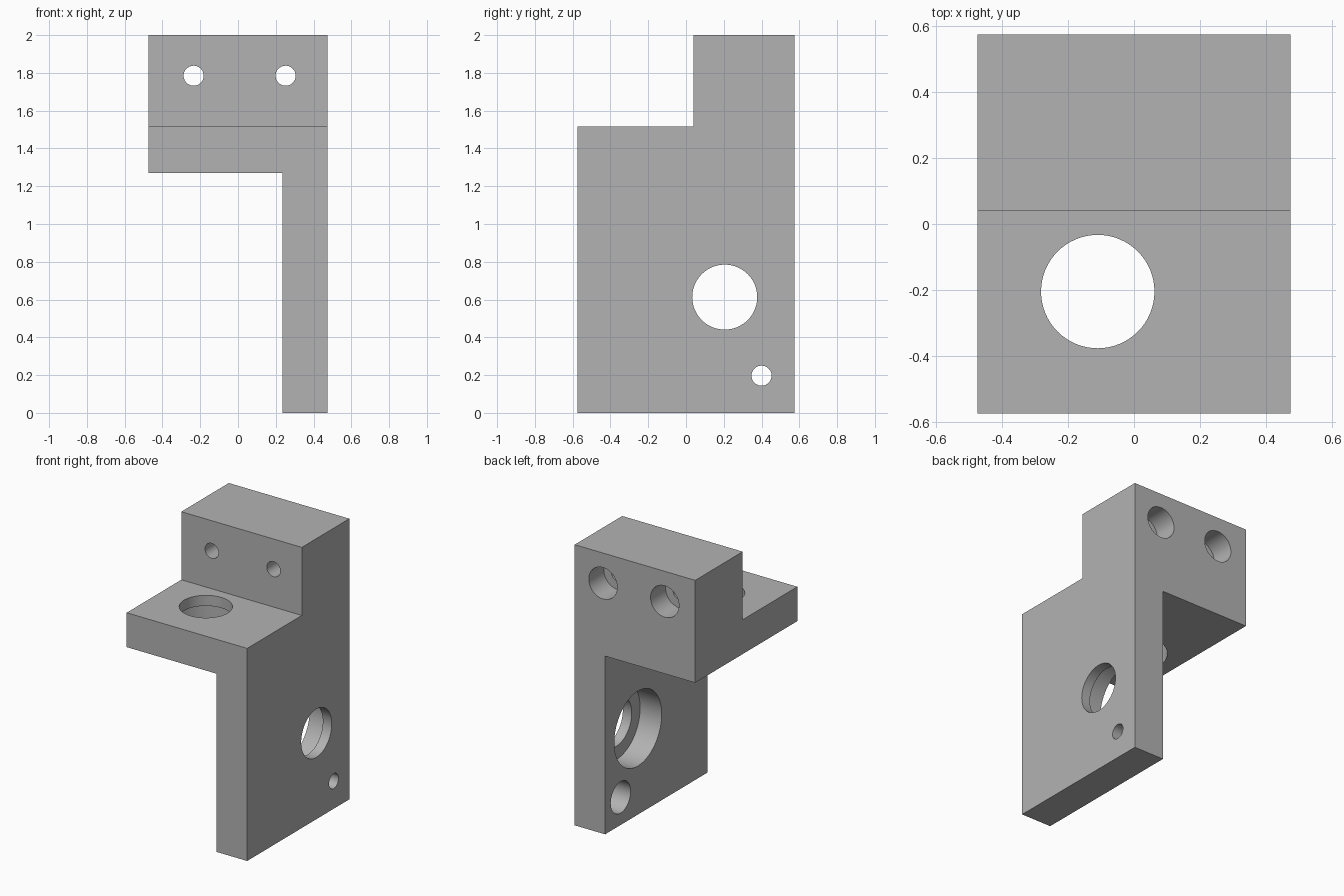
import bpy, bmesh, math
from mathutils import Matrix, Vector

cube = bpy.data.objects.get("Cube")
if cube:
    bpy.data.objects.remove(cube, do_unlink=True)

grey = bpy.data.materials.new("machined grey")
grey.use_nodes = True
grey.diffuse_color = (0.45, 0.45, 0.45, 1)
grey.node_tree.nodes["Principled BSDF"].inputs["Base Color"].default_value = (0.45, 0.45, 0.45, 1)


def add_object(name, bm):
    bmesh.ops.recalc_face_normals(bm, faces=bm.faces)
    mesh = bpy.data.meshes.new(name)
    bm.to_mesh(mesh)
    bm.free()
    mesh.materials.append(grey)
    obj = bpy.data.objects.new(name, mesh)
    bpy.context.collection.objects.link(obj)
    return obj


def cut(body, cutter):
    """Subtract the cutter from the body and discard it."""
    mod = body.modifiers.new("cut", "BOOLEAN")
    mod.operation, mod.solver, mod.object = "DIFFERENCE", "EXACT", cutter
    bpy.context.view_layer.objects.active = body
    bpy.ops.object.modifier_apply(modifier=mod.name)
    bpy.data.objects.remove(cutter, do_unlink=True)


def drill(body, start, end, radius):
    """Cut a round hole from start to end."""
    start, end = Vector(start), Vector(end)
    axis = end - start
    turn = axis.to_track_quat("Z", "Y").to_matrix().to_4x4()
    bm = bmesh.new()
    bmesh.ops.create_cone(bm, cap_ends=True, segments=64, radius1=radius, radius2=radius,
                          depth=axis.length, matrix=Matrix.Translation((start + end) / 2) @ turn)
    cut(body, add_object("drill", bm))


def counterbore(body, face, direction, thickness, small, large):
    """Through hole with a wider recess that starts at the given face point."""
    face, direction = Vector(face), Vector(direction)
    drill(body, face - direction * MARGIN, face + direction * RECESS, large)
    drill(body, face - direction * MARGIN, face + direction * (thickness + MARGIN), small)


W, D, TOP = 0.475, 0.575, 2.0
WALL_X, SHELF_LOW, SHELF_TOP, STEP_Y = 0.235, 1.27, 1.515, 0.04
MARGIN, RECESS = 0.05, 0.17
BOLT, BOLT_HEAD, BORE, BORE_SEAT = 0.053, 0.112, 0.172, 0.267

# Bracket body: L profile extruded front to back
bm = bmesh.new()
profile = [(WALL_X, 0), (W, 0), (W, TOP), (-W, TOP), (-W, SHELF_LOW), (WALL_X, SHELF_LOW)]
face = bm.faces.new([bm.verts.new((x, -D, z)) for x, z in profile])
ext = bmesh.ops.extrude_face_region(bm, geom=[face])
bmesh.ops.translate(bm, vec=(0, 2 * D, 0),
                    verts=[v for v in ext["geom"] if isinstance(v, bmesh.types.BMVert)])
bracket = add_object("mounting_bracket", bm)

# Step in front of the upper block
bm = bmesh.new()
bmesh.ops.create_cube(bm, size=2, matrix=Matrix.Translation((0, STEP_Y - 1, SHELF_TOP + 1)))
cut(bracket, add_object("step_cutter", bm))

# Bolt holes through the upper block, recessed at the back
for x in (-0.235, 0.252):
    counterbore(bracket, (x, D, 1.785), (0, -1, 0), D - STEP_Y, BOLT, BOLT_HEAD)

# Bearing bore and bolt hole through the side wall, recessed on the inside
counterbore(bracket, (WALL_X, 0.205, 0.613), (1, 0, 0), W - WALL_X, BORE, BORE_SEAT)
counterbore(bracket, (WALL_X, 0.4, 0.197), (1, 0, 0), W - WALL_X, BOLT, BOLT_HEAD)

# Bearing bore through the shelf, recessed underneath
counterbore(bracket, (-0.11, -0.205, SHELF_LOW), (0, 0, 1), SHELF_TOP - SHELF_LOW, BORE, BORE_SEAT)

# Smooth hole walls, sharp edges elsewhere
bpy.ops.object.select_all(action="DESELECT")
bracket.select_set(True)
bpy.context.view_layer.objects.active = bracket
bpy.ops.object.shade_smooth_by_angle(angle=math.radians(30))
